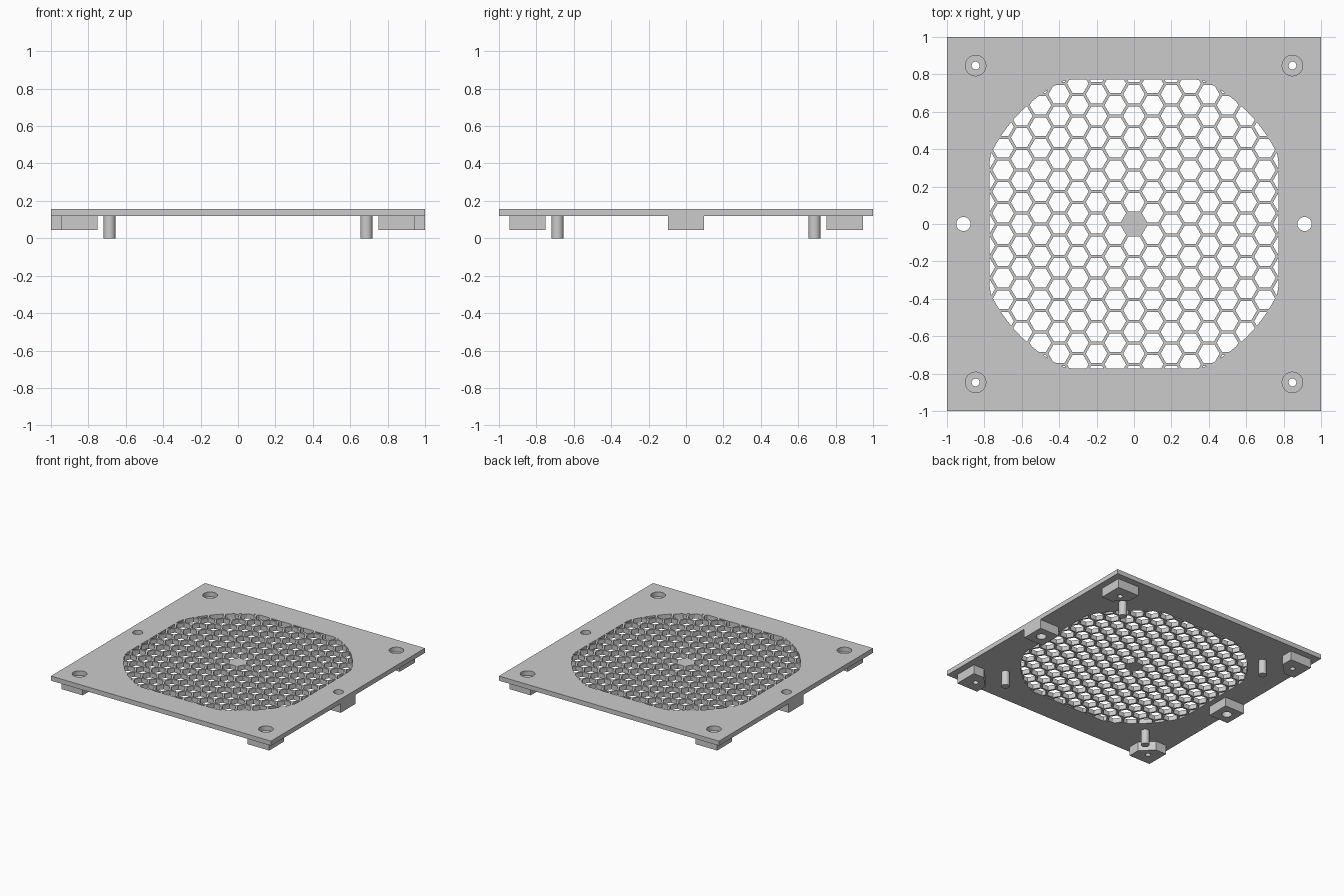
import bpy, bmesh, math
from mathutils import Vector

if "Cube" in bpy.data.objects:
    bpy.data.objects.remove(bpy.data.objects["Cube"])

Z_TOP, Z_PLATE, Z_PAD = 0.158, 0.12, 0.045
CORNER, SIDE = 0.847, 0.912          # hole positions
PITCH, HEX_R = 0.1155, 0.0577        # honeycomb spacing and cell radius

grey = bpy.data.materials.new("light grey")
grey.diffuse_color = (0.6, 0.6, 0.6, 1)
grey.use_nodes = True
grey.node_tree.nodes["Principled BSDF"].inputs["Base Color"].default_value = grey.diffuse_color


def ngon(x, y, r, n):
    return [(x + r * math.cos(2 * math.pi * i / n), y + r * math.sin(2 * math.pi * i / n))
            for i in range(n)]


def prisms(name, outlines, z0, z1):
    """One object made of straight prisms, one for each outline."""
    bm = bmesh.new()
    for pts in outlines:
        low = [bm.verts.new((x, y, z0)) for x, y in pts]
        high = [bm.verts.new((x, y, z1)) for x, y in pts]
        bm.faces.new(low[::-1])
        bm.faces.new(high)
        for i in range(len(pts)):
            j = (i + 1) % len(pts)
            bm.faces.new((low[i], low[j], high[j], high[i]))
    bmesh.ops.recalc_face_normals(bm, faces=bm.faces)
    mesh = bpy.data.meshes.new(name)
    bm.to_mesh(mesh)
    bm.free()
    mesh.materials.append(grey)
    ob = bpy.data.objects.new(name, mesh)
    bpy.context.collection.objects.link(ob)
    return ob


def activate(ob):
    bpy.ops.object.select_all(action='DESELECT')
    ob.select_set(True)
    bpy.context.view_layer.objects.active = ob


def cut(ob, outlines):
    """Cut vertical openings through an object."""
    cutter = prisms("cutter", outlines, -0.1, 0.3)
    cutter.hide_render = True
    activate(ob)
    mod = ob.modifiers.new("openings", 'BOOLEAN')
    mod.operation, mod.solver, mod.object = 'DIFFERENCE', 'EXACT', cutter
    bpy.ops.object.modifier_apply(modifier=mod.name)
    bpy.data.objects.remove(cutter)


def smooth(ob):
    activate(ob)
    bpy.ops.object.shade_smooth_by_angle(angle=math.radians(30))


def clip(poly, region):
    """Keep the part of a convex outline inside a convex region."""
    for i, a in enumerate(region):
        a, b = Vector(a), Vector(region[(i + 1) % len(region)])
        edge = b - a
        if edge.length < 1e-6:
            continue
        edge.normalize()
        out = []
        for k, p in enumerate(poly):
            q = poly[(k + 1) % len(poly)]
            dp, dq = edge.cross(Vector(p) - a), edge.cross(Vector(q) - a)
            if dp >= 0:
                out.append(p)
            if dp * dq < 0:
                t = dp / (dp - dq)
                out.append((p[0] + t * (q[0] - p[0]), p[1] + t * (q[1] - p[1])))
        poly = out
        if len(poly) < 3:
            return []
    return poly


def area(poly):
    return abs(sum(p[0] * q[1] - q[0] * p[1] for p, q in zip(poly, poly[1:] + poly[:1]))) / 2


corners = [(sx, sy) for sx in (-1, 1) for sy in (-1, 1)]

# honeycomb openings within a flat-sided circle, solid cell in the centre
lim = 0.773
region = [(max(-lim, min(lim, x)), max(-lim, min(lim, y))) for x, y in ngon(0, 0, 0.853, 96)]
cells = []
for col in range(-8, 9):
    for row in range(-8, 9):
        if col == 0 and row == 0:
            continue
        x = col * PITCH * math.sqrt(3) / 2
        y = (row + 0.5 * (col % 2)) * PITCH
        cell = clip(ngon(x, y, HEX_R, 6), region)
        if cell and area(cell) > 5e-5:
            cells.append(cell)

# plate with grille, screw head recesses and side holes
plate = prisms("grille_plate", [[(-1, -1), (1, -1), (1, 1), (-1, 1)]], Z_PLATE, Z_TOP)
heads = [ngon(sx * CORNER, sy * CORNER, 0.055, 32) for sx, sy in corners]
side_holes = [ngon(s * SIDE, 0, 0.038, 32) for s in (-1, 1)]
cut(plate, cells + heads + side_holes)

# corner pads with a bevelled inner corner and a screw hole, and locating pins
for sx, sy in corners:
    a, m, b = 0.75, 0.847, 0.945
    outline = [(b, b), (a, b), (a, m), (m, a), (b, a)]
    pad = prisms("corner_pad", [[(sx * x, sy * y) for x, y in outline]], Z_PAD, Z_PLATE)
    cut(pad, [ngon(sx * CORNER, sy * CORNER, 0.021, 24)])
    smooth(pad)
    smooth(prisms("locating_pin", [ngon(sx * 0.687, sy * 0.687, 0.032, 32)], 0, Z_PLATE))

# side blocks with through holes
for s, hole in zip((-1, 1), side_holes):
    block = prisms("side_block", [[(s * x, y) for x, y in
                                   ((0.82, -0.095), (1, -0.095), (1, 0.095), (0.82, 0.095))]],
                   Z_PAD, Z_PLATE)
    cut(block, [hole])
    smooth(block)
